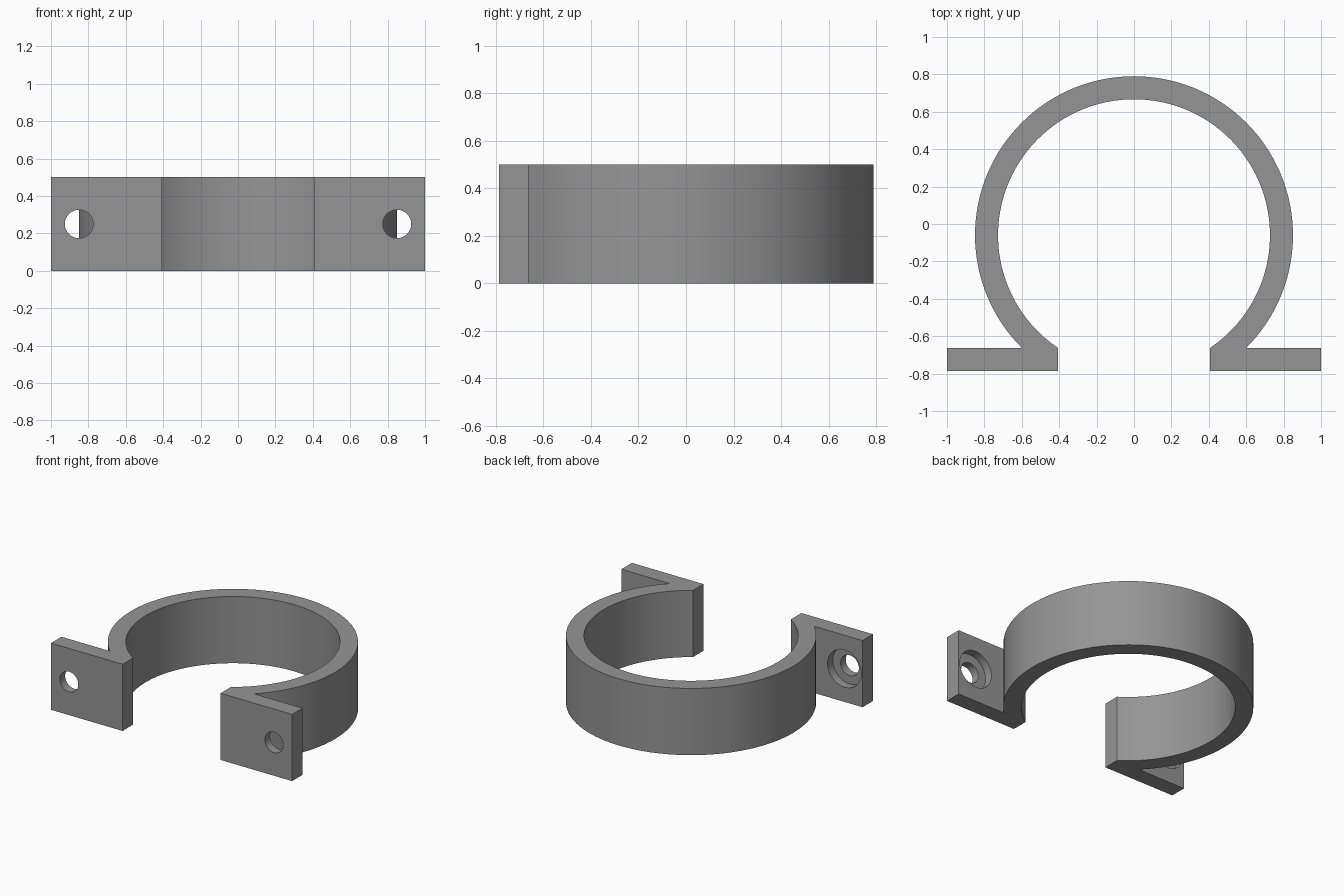
import bpy, bmesh, math
from mathutils import Matrix

if "Cube" in bpy.data.objects:
    bpy.data.objects.remove(bpy.data.objects["Cube"])

HEIGHT = 0.5
CY = -0.06                        # ring centre in y
R_OUT, R_IN = 0.85, 0.727
Y_FRONT, Y_BACK = -0.787, -0.663  # flange faces
HOLE_X, HOLE_Z = 0.85, 0.25
STEPS = 96

grey = bpy.data.materials.new("mid grey")
grey.diffuse_color = (0.3, 0.3, 0.3, 1)
grey.use_nodes = True
grey.node_tree.nodes["Principled BSDF"].inputs["Base Color"].default_value = grey.diffuse_color


def arc(radius):
    """Arc from the right flange, over the back, to the left flange."""
    a0 = math.asin((Y_BACK - CY) / radius)
    a1 = math.pi - a0
    angles = [a0 + (a1 - a0) * i / STEPS for i in range(STEPS + 1)]
    return [(radius * math.cos(a), CY + radius * math.sin(a)) for a in angles]


def add_object(name, bm):
    bmesh.ops.recalc_face_normals(bm, faces=bm.faces)
    mesh = bpy.data.meshes.new(name)
    bm.to_mesh(mesh)
    bm.free()
    obj = bpy.data.objects.new(name, mesh)
    bpy.context.collection.objects.link(obj)
    mesh.materials.append(grey)
    return obj


def hole_cutter(name, side, radius, y0, y1):
    bm = bmesh.new()
    place = (Matrix.Translation((side * HOLE_X, (y0 + y1) / 2, HOLE_Z))
             @ Matrix.Rotation(math.pi / 2, 4, 'X'))
    bmesh.ops.create_cone(bm, cap_ends=True, segments=48, radius1=radius,
                          radius2=radius, depth=y1 - y0, matrix=place)
    obj = add_object(name, bm)
    obj.hide_render = True
    return obj


# Open ring with two flat flanges, extruded from one profile
inner = arc(R_IN)
x_in = inner[0][0]
profile = ([(x_in, Y_FRONT), (1, Y_FRONT), (1, Y_BACK)] + arc(R_OUT)
           + [(-1, Y_BACK), (-1, Y_FRONT), (-x_in, Y_FRONT)] + inner[::-1])
bm = bmesh.new()
base = bm.faces.new([bm.verts.new((x, y, 0)) for x, y in profile])
top = bmesh.ops.extrude_face_region(bm, geom=[base])
bmesh.ops.translate(bm, vec=(0, 0, HEIGHT),
                    verts=[v for v in top["geom"] if isinstance(v, bmesh.types.BMVert)])
clamp = add_object("clamp_ring", bm)

# Bolt holes, counterbored from the back of each flange
cutters = []
for side, label in ((-1, "left"), (1, "right")):
    cutters.append(hole_cutter(label + "_bolt_hole", side, 0.076, Y_FRONT - 0.05, Y_BACK + 0.03))
    cutters.append(hole_cutter(label + "_counterbore", side, 0.14, -0.725, Y_BACK + 0.05))

bpy.context.view_layer.objects.active = clamp
clamp.select_set(True)
for cutter in cutters:
    mod = clamp.modifiers.new(cutter.name, 'BOOLEAN')
    mod.operation = 'DIFFERENCE'
    mod.solver = 'EXACT'
    mod.object = cutter
    bpy.ops.object.modifier_apply(modifier=mod.name)
for cutter in cutters:
    bpy.data.objects.remove(cutter)

bpy.ops.object.shade_smooth_by_angle(angle=math.radians(30))
